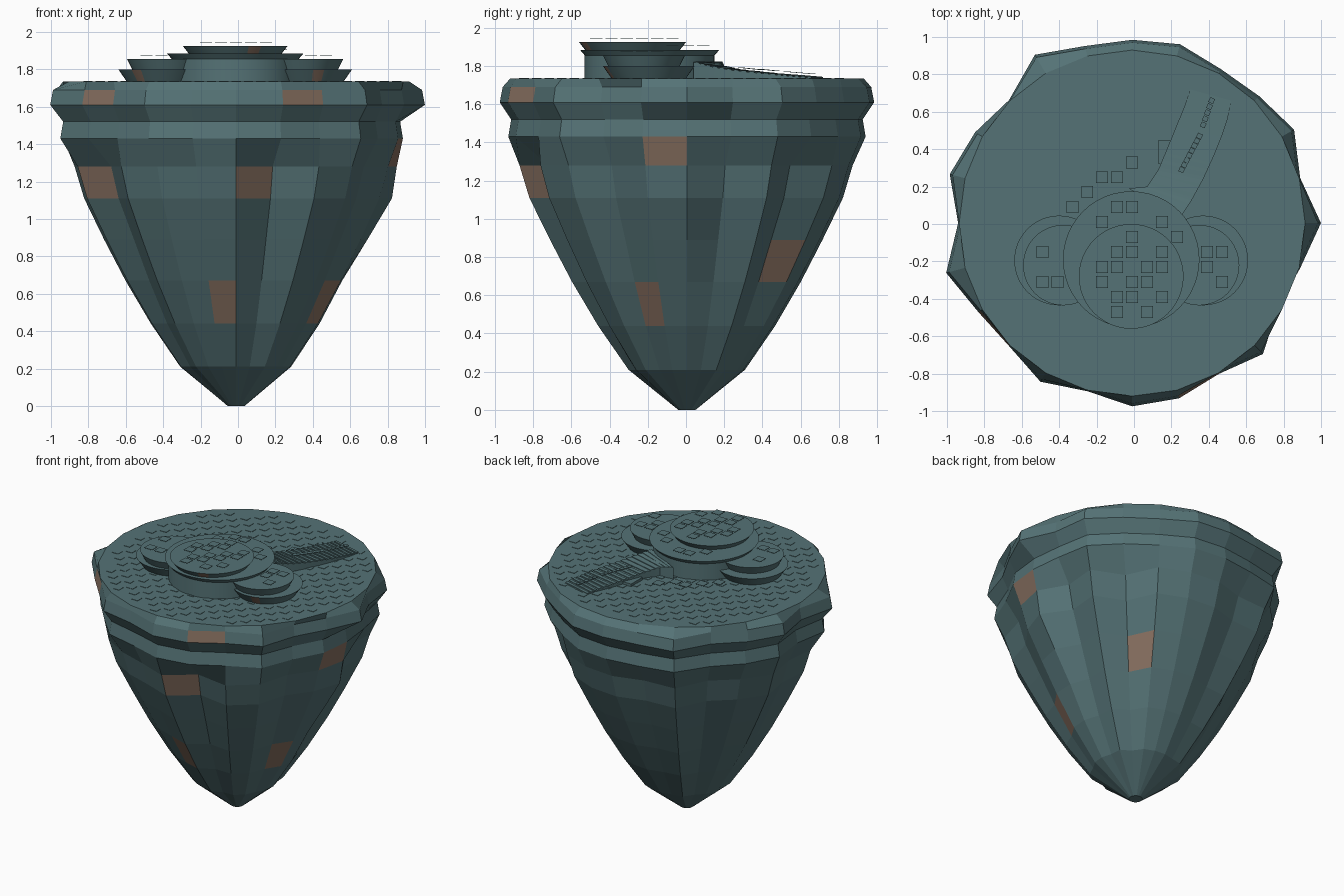
import bpy, bmesh
from math import sin, cos, atan2, degrees, radians, hypot
from mathutils import Vector, Matrix

cube = bpy.data.objects.get("Cube")
if cube:
    bpy.data.objects.remove(cube, do_unlink=True)


def material(name, rgb):
    m = bpy.data.materials.new(name)
    m.use_nodes = True
    m.diffuse_color = (*rgb, 1)
    m.node_tree.nodes["Principled BSDF"].inputs["Base Color"].default_value = (*rgb, 1)
    return m


SLATE = material("slate_teal", (0.09, 0.17, 0.18))
BROWN = material("clay_brown", (0.25, 0.165, 0.12))


def finish(name, bm, mats=(SLATE,), smooth=False):
    bmesh.ops.recalc_face_normals(bm, faces=bm.faces)
    me = bpy.data.meshes.new(name)
    bm.to_mesh(me)
    bm.free()
    for m in mats:
        me.materials.append(m)
    ob = bpy.data.objects.new(name, me)
    bpy.context.collection.objects.link(ob)
    if smooth:
        bpy.context.view_layer.objects.active = ob
        ob.select_set(True)
        bpy.ops.object.shade_smooth_by_angle(angle=radians(30))
        ob.select_set(False)
    return ob


# Percent bulge of each column, for the craggy lower rock and for the rim
LOWER = [3, -9, 4, -10, 3, 3, 2, -2, 7, -6, -1, 5, -3, 3, -9, 2, -1, -3, 3, -11, 4, 3, -7, -1]
RIM = [0, -3, 4, 0, -1, 3, 2, 2, 8, -3, 1, 5, -3, 7, -1, -3, 2, -3, 2, 1, -3, 3, -6, -3]
N = len(RIM)
# Rings of height, mean radius, bulge list, bulge strength and bulge of the +x column
RINGS = [(0, .045, RIM, 0, 0), (.21, .3, LOWER, .6, -2), (.44, .455, LOWER, .7, -2),
         (.67, .585, LOWER, .9, -3), (.89, .695, LOWER, 1, 1), (1.11, .8, LOWER, 1, 4),
         (1.28, .85, LOWER, 1, 1), (1.43, .92, RIM, .8, -3), (1.52, .905, RIM, .8, -3),
         (1.61, .96, RIM, 1, 5), (1.69, .945, RIM, 1, 5), (1.735, .925, RIM, 0, 0)]
# Clay patches as ring index -> starting angles
PATCHES = {9: (210, 285), 6: (345,), 5: (195, 270), 3: (45,), 2: (255, 330)}

bm = bmesh.new()
rows = []
for z, r, bulge, strength, first in RINGS:
    row = []
    for i, b in enumerate(bulge):
        rad = r * (1 + (b * strength if i else first) / 97)
        a = radians(i * 360 / N)
        row.append(bm.verts.new((rad * cos(a) - .01, rad * sin(a) + .005, z)))
    rows.append(row)
for k in range(len(rows) - 1):
    for i in range(N):
        j = (i + 1) % N
        f = bm.faces.new((rows[k][i], rows[k][j], rows[k + 1][j], rows[k + 1][i]))
        f.material_index = int(i * 360 // N in PATCHES.get(k, ()))
bm.faces.new(rows[0])
bm.faces.new(rows[-1])
finish("rock_body", bm, (SLATE, BROWN))


# Round terraces: truncated cones, with clay side patches at given angles
def terrace(name, x, y, bottom, top, r_low, r_top, clay=()):
    bm = bmesh.new()
    bmesh.ops.create_cone(bm, cap_ends=True, segments=48, radius1=r_low, radius2=r_top,
                          depth=top - bottom,
                          matrix=Matrix.Translation((x, y, (top + bottom) / 2)))
    for f in bm.faces:
        c = f.calc_center_median()
        angle = degrees(atan2(c.y - y, c.x - x)) % 360
        if len(f.verts) == 4 and any(abs(angle - a) < 8 for a in clay):
            f.material_index = 1
    return finish(name, bm, (SLATE, BROWN), smooth=True)


CX = -.015
terrace("main_column", CX, -.19, 1.735, 1.86, .34, .34)
terrace("main_terrace", CX, -.19, 1.85, 1.885, .335, .365)
terrace("upper_terrace", CX, -.28, 1.88, 1.925, .245, .28, (295,))
for side, s, clay in (("right", -1, (230,)), ("left", 1, (283,))):
    terrace(side + "_lower_terrace", CX + s * .385, -.195, 1.735, 1.80, .195, .24, clay)
    terrace(side + "_upper_terrace", CX + s * .363, -.22, 1.795, 1.855, .185, .215)


# Curved ramp: left edge, right edge and height at each station
STATIONS = [(-.03, .19, .25, .04, 1.82), (.07, .2, .31, .13, 1.797), (.13, .29, .37, .24, 1.778),
            (.18, .41, .425, .36, 1.765), (.225, .52, .47, .47, 1.754),
            (.27, .63, .5, .56, 1.746), (.3, .72, .52, .66, 1.738)]
bm = bmesh.new()
sections = []
for lx, ly, rx, ry, z in STATIONS:
    sections.append([bm.verts.new(p) for p in
                     ((lx, ly, z), (rx, ry, z), (rx, ry, 1.73), (lx, ly, 1.73))])
for a, b in zip(sections, sections[1:]):
    for i in range(4):
        j = (i + 1) % 4
        bm.faces.new((a[i], a[j], b[j], b[i]))
bm.faces.new(sections[0])
bm.faces.new(sections[-1])
finish("curved_ramp", bm, smooth=True)

# Thin planks across the ramp
bm = bmesh.new()
for a, b in zip(STATIONS, STATIONS[1:]):
    for t in (.1, .43, .76):
        near, far = ([p + (q - p) * u for p, q in zip(a, b)] for u in (t, t + .2))
        corners = ((near[0], near[1], near[4]), (near[2], near[3], near[4]),
                   (far[2], far[3], far[4]), (far[0], far[1], far[4]))
        low, high = ([bm.verts.new((x, y, z + h)) for x, y, z in corners] for h in (0, .005))
        bm.faces.new(low)
        bm.faces.new(high)
        for i in range(4):
            j = (i + 1) % 4
            bm.faces.new((low[i], low[j], high[j], high[i]))
finish("ramp_planks", bm)

# Low plate beside the ramp
bm = bmesh.new()
bmesh.ops.create_cube(bm, size=1, matrix=Matrix.Translation((.165, .385, 1.74))
                      @ Matrix.Diagonal((.07, .13, .03, 1)))
finish("ramp_plate", bm)


# Thin square paving tiles
def add_tile(bm, x, y, z, size, turn=0):
    bmesh.ops.create_cube(bm, size=1, matrix=Matrix.Translation((x, y, z))
                          @ Matrix.Rotation(turn, 4, 'Z')
                          @ Matrix.Diagonal((size, size, .003, 1)))


def ground_height(x, y):
    if hypot(x - CX, y + .28) < .28:
        return 1.925
    if hypot(x - CX, y + .19) < .365:
        return 1.885
    if abs(x) > .3 and y < 0:
        return 1.855
    return 1.735


# Tile columns per row, rows running from back to front
PAVING = {.33: (0,), .25: (-2, -1), .17: (-3,), .09: (-4, -1, 0), .01: (-2, 2), -.07: (0, 3),
          -.15: (-6, -1, 0, 2, 5, 6), -.23: (-2, -1, 1, 2, 5), -.31: (-6, -5, -2, 0, 1, 6),
          -.39: (-1, 0, 2), -.47: (-1, 1)}
bm = bmesh.new()
for y, cols in PAVING.items():
    for c in cols:
        x = c * .08 - .01
        add_tile(bm, x, y, ground_height(x, y) + .02, .064)
finish("terrace_tiles", bm)

# Two rows of small tiles up the ramp
bm = bmesh.new()
for start, end, count in (((.255, .29), (.35, .47), 8), ((.37, .53), (.415, .66), 5)):
    p, q = Vector(start), Vector(end)
    for i in range(count):
        t = p.lerp(q, i / (count - 1))
        add_tile(bm, t.x, t.y, 1.79 - .08 * (t.y - .29), .028, radians(65))
finish("ramp_tiles", bm)

# Checkered ground paving
bm = bmesh.new()
for i in range(-13, 14):
    for j in range(-13, 14):
        x, y = i * .066 - .01, j * .066 + .01
        if (i + j) % 2 == 0 and hypot(x, y) < .86:
            add_tile(bm, x, y, 1.736, .05)
finish("ground_paving", bm)
